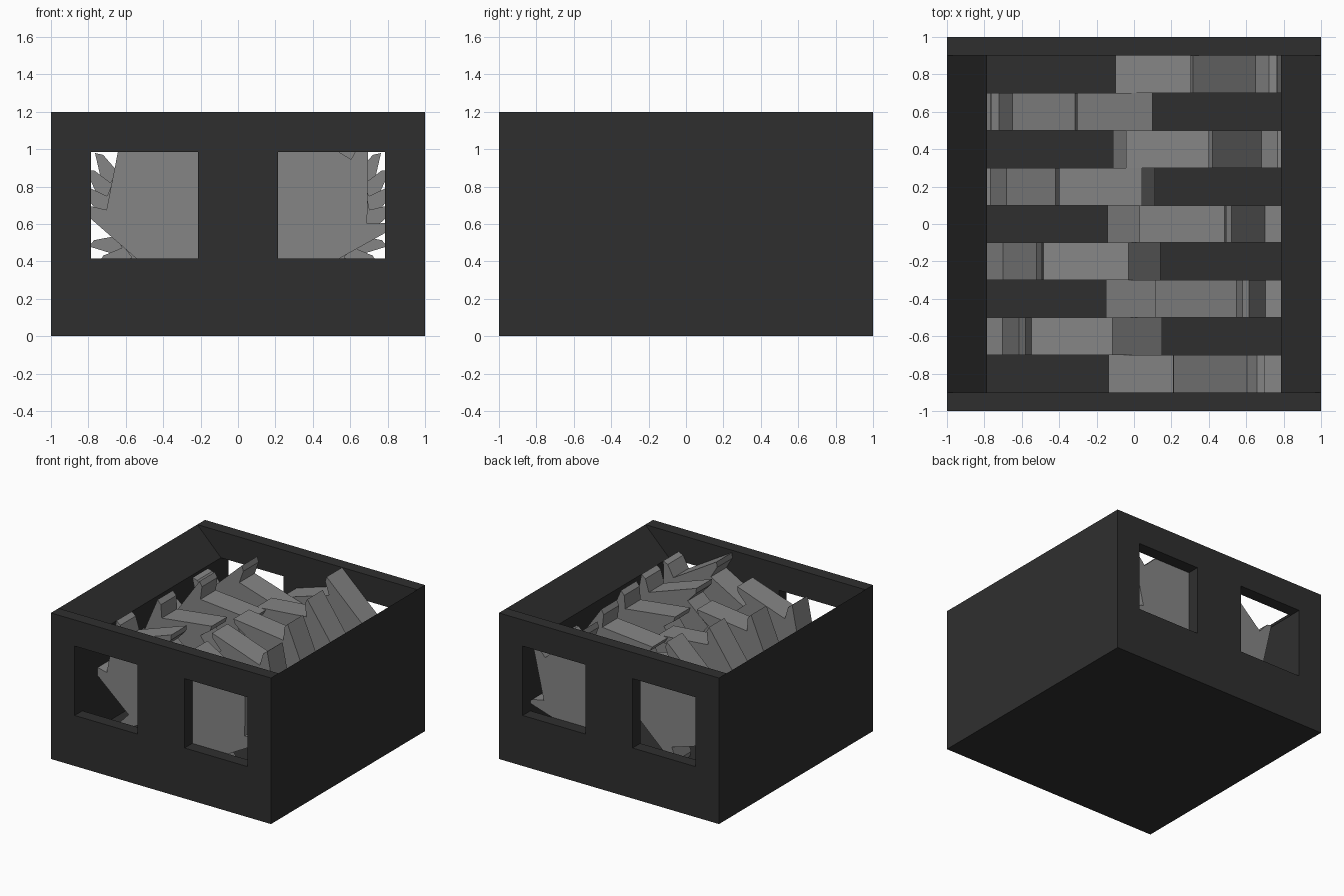
import bpy, bmesh, math

if "Cube" in bpy.data.objects:
    bpy.data.objects.remove(bpy.data.objects["Cube"])


def material(name, value):
    m = bpy.data.materials.new(name)
    m.diffuse_color = (value, value, value, 1)
    m.use_nodes = True
    m.node_tree.nodes["Principled BSDF"].inputs["Base Color"].default_value = m.diffuse_color
    return m


DARK = material("dark housing", 0.028)
STEEL = material("grey steel", 0.235)


def finish(bm, name, mat):
    bmesh.ops.recalc_face_normals(bm, faces=bm.faces)
    mesh = bpy.data.meshes.new(name)
    bm.to_mesh(mesh)
    bm.free()
    mesh.materials.append(mat)
    obj = bpy.data.objects.new(name, mesh)
    bpy.context.collection.objects.link(obj)
    return obj


def extrude_y(bm, depth):
    """Thicken all faces of a flat xz sheet along +y."""
    geom = bmesh.ops.extrude_face_region(bm, geom=bm.faces[:], use_keep_orig=True)["geom"]
    verts = [g for g in geom if isinstance(g, bmesh.types.BMVert)]
    bmesh.ops.translate(bm, verts=verts, vec=(0, depth, 0))


def prism(name, points, y0, y1, mat):
    bm = bmesh.new()
    bm.faces.new([bm.verts.new((x, y0, z)) for x, z in points])
    extrude_y(bm, y1 - y0)
    return finish(bm, name, mat)


# Trough: floor and side walls with sloped funnel tops
half = [(1, 0), (1, 1.2), (0.785, 0.985), (0.785, 0.2)]
prism("trough", half + [(-x, z) for x, z in reversed(half)], -0.9, 0.9, DARK)


# End walls, each with two square windows
def end_wall(name, y0):
    xs = [-1, -0.785, -0.215, 0.215, 0.785, 1]
    zs = [0, 0.415, 0.985, 1.2]
    bm = bmesh.new()
    grid = [[bm.verts.new((x, y0, z)) for z in zs] for x in xs]
    for i in range(5):
        for j in range(3):
            if j == 1 and i in (1, 3):
                continue
            bm.faces.new((grid[i][j], grid[i + 1][j], grid[i + 1][j + 1], grid[i][j + 1]))
    extrude_y(bm, 0.1)
    finish(bm, name, DARK)


end_wall("front_wall", -1.0)
end_wall("back_wall", 0.9)


# Toothed crushing discs: six hooked teeth, each disc turned 12 degrees further
def disc(name, y, angle, side):
    tooth = [(0.354, -2), (0.458, 2), (0.5, 0)]   # valley, blunt corner, tip
    pts = []
    for k in range(6):
        for r, offset in reversed(tooth):
            a = math.radians(angle + 60 * k + offset)
            pts.append((side * (0.35 + r * math.cos(a)), 0.7 + r * math.sin(a)))
    prism(name, pts, y - 0.1, y + 0.1, STEEL)


for n in range(5):
    disc(f"right_disc_{n + 1}", -0.8 + 0.4 * n, 46 + 12 * n, 1)
for n in range(4):
    disc(f"left_disc_{n + 1}", -0.6 + 0.4 * n, 58 + 12 * n, -1)
